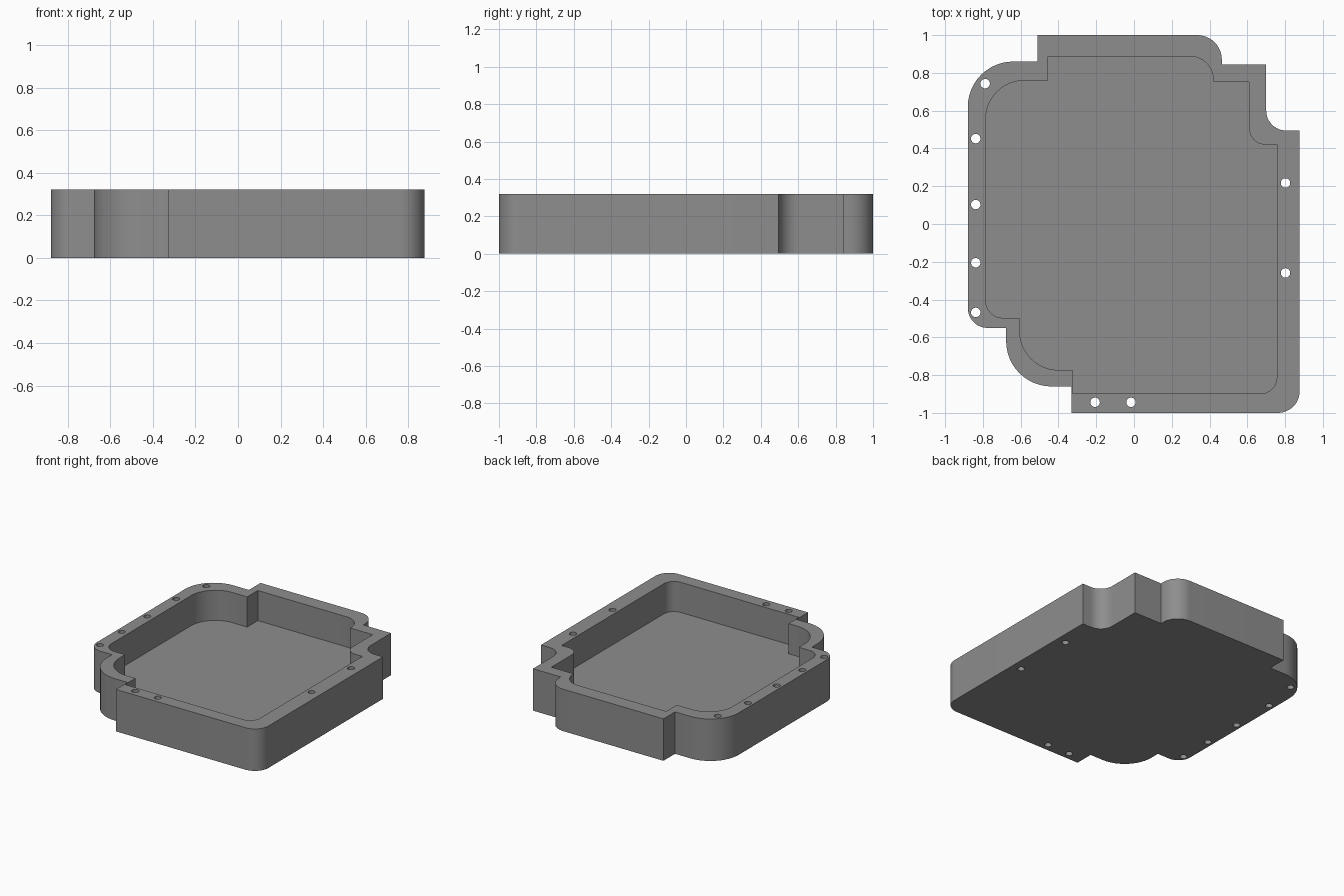
import bpy, bmesh, math
from mathutils import Vector

if "Cube" in bpy.data.objects:
    bpy.data.objects.remove(bpy.data.objects["Cube"])

HEIGHT, FLOOR = 0.32, 0.09

# Corner lists: x, y, fillet radius (0 = sharp), counter-clockwise
OUTER = [(-0.33, -1, 0), (0.877, -1, 0.115), (0.877, 0.495, 0), (0.70, 0.495, 0.105),
         (0.70, 0.845, 0), (0.465, 0.845, 0), (0.465, 1, 0.13), (-0.51, 1, 0),
         (-0.51, 0.86, 0), (-0.88, 0.86, 0.24), (-0.88, -0.55, 0.105),
         (-0.677, -0.55, 0), (-0.677, -0.86, 0.24), (-0.33, -0.86, 0)]
INNER = [(-0.325, -0.898, 0), (0.756, -0.898, 0.085), (0.756, 0.42, 0), (0.61, 0.42, 0.085),
         (0.61, 0.752, 0), (0.42, 0.752, 0), (0.42, 0.888, 0.125), (-0.455, 0.888, 0),
         (-0.455, 0.76, 0), (-0.785, 0.76, 0.205), (-0.785, -0.497, 0.09),
         (-0.605, -0.497, 0), (-0.605, -0.773, 0.205), (-0.325, -0.773, 0)]
HOLES = [(-0.788, 0.743), (-0.838, 0.452), (-0.838, 0.103), (-0.838, -0.205), (-0.838, -0.468),
         (-0.206, -0.944), (-0.016, -0.944), (0.802, 0.217), (0.802, -0.259)]


def rounded(corners, steps=12):
    """Outline with each right-angled corner replaced by its fillet arc."""
    pts = []
    for i, (x, y, r) in enumerate(corners):
        p = Vector((x, y))
        if r == 0:
            pts.append(p)
            continue
        a = (Vector(corners[i - 1][:2]) - p).normalized() * r
        b = (Vector(corners[(i + 1) % len(corners)][:2]) - p).normalized() * r
        for k in range(steps + 1):
            t = k / steps * math.pi / 2
            pts.append(p + a + b - b * math.cos(t) - a * math.sin(t))
    return pts


def prism(name, outlines, z0, z1):
    """Closed prisms extruded from outlines."""
    bm = bmesh.new()
    for pts in outlines:
        face = bm.faces.new([bm.verts.new((p[0], p[1], z0)) for p in pts])
        ext = bmesh.ops.extrude_face_region(bm, geom=[face], use_keep_orig=True)
        moved = [g for g in ext["geom"] if isinstance(g, bmesh.types.BMVert)]
        bmesh.ops.translate(bm, verts=moved, vec=(0, 0, z1 - z0))
    bmesh.ops.recalc_face_normals(bm, faces=bm.faces[:])
    mesh = bpy.data.meshes.new(name)
    bm.to_mesh(mesh)
    bm.free()
    obj = bpy.data.objects.new(name, mesh)
    bpy.context.collection.objects.link(obj)
    return obj


def circle(cx, cy, r=0.025, n=24):
    return [(cx + r * math.cos(2 * math.pi * k / n), cy + r * math.sin(2 * math.pi * k / n))
            for k in range(n)]


# Solid body, then the pocket and the screw holes cut from it
tray = prism("tray_housing", [rounded(OUTER)], 0, HEIGHT)
pocket = prism("pocket_cutter", [rounded(INNER)], FLOOR, HEIGHT + 0.1)
drills = prism("screw_hole_cutter", [circle(*h) for h in HOLES], -0.1, HEIGHT + 0.1)

bpy.context.view_layer.objects.active = tray
tray.select_set(True)
for cutter in (pocket, drills):
    cutter.hide_render = True
    mod = tray.modifiers.new(cutter.name, "BOOLEAN")
    mod.operation, mod.solver, mod.object = "DIFFERENCE", "EXACT", cutter
    bpy.ops.object.modifier_apply(modifier=mod.name)
    bpy.data.objects.remove(cutter)

# Single grey finish
grey = bpy.data.materials.new("grey_metal")
grey.diffuse_color = (0.27, 0.27, 0.27, 1)
grey.use_nodes = True
grey.node_tree.nodes["Principled BSDF"].inputs["Base Color"].default_value = grey.diffuse_color
tray.data.materials.clear()
tray.data.materials.append(grey)
bpy.ops.object.shade_smooth_by_angle(angle=math.radians(30))
